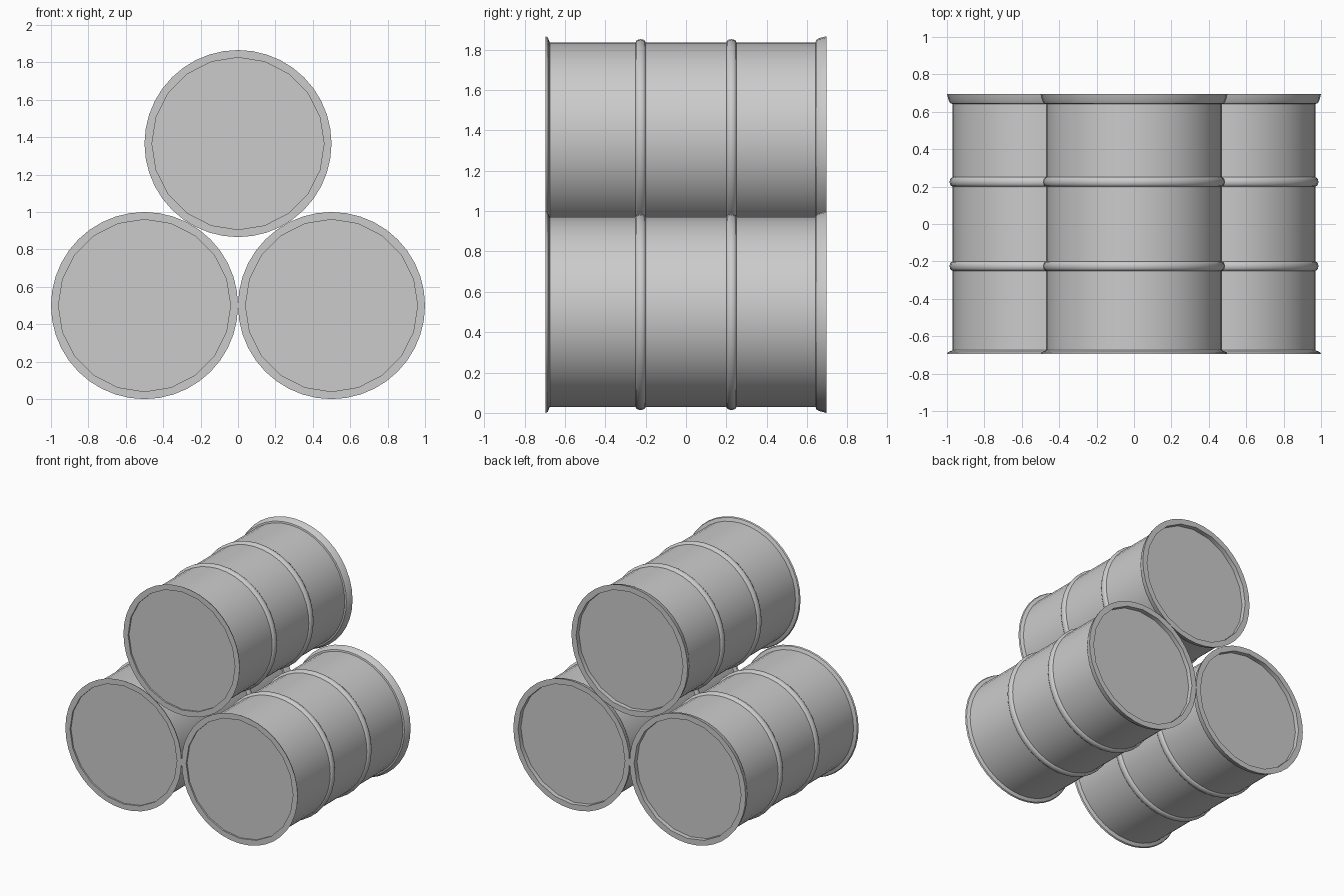
import bpy
import bmesh
from math import sin, cos, pi, radians

cube = bpy.data.objects.get("Cube")
if cube:
    bpy.data.objects.remove(cube, do_unlink=True)

SEGMENTS = 40
BODY, RIM, LID = 0.47, 0.5, 0.46
END = 0.695

steel = bpy.data.materials.new("grey steel")
steel.use_nodes = True
GREY = (0.6, 0.6, 0.6, 1)
steel.diffuse_color = GREY
steel.node_tree.nodes["Principled BSDF"].inputs["Base Color"].default_value = GREY


def rolling_hoop(y, half=0.025, height=0.016):
    """Rounded bulge in the profile, centred at y."""
    return [(y - half * cos(pi * i / 6), BODY + height * sin(pi * i / 6), False)
            for i in range(7)]


# Barrel profile from front lid to back lid: (y, radius, coarse lid edge)
profile = [(-END + 0.012, LID, True), (-END, LID, True), (-END, RIM, False),
           (-END + 0.01, RIM - 0.005, False), (-END + 0.02, BODY, False)]
profile += rolling_hoop(-0.225) + rolling_hoop(0.225)
profile += [(END - 0.053, BODY, False), (END - 0.05, BODY + 0.012, False),
            (END - 0.035, BODY + 0.021, False), (END, RIM, False),
            (END, LID, True), (END - 0.035, LID, True)]


def lathe_ring(bm, y, radius, coarse):
    ring = []
    for i in range(SEGMENTS):
        a = 2 * pi * i / SEGMENTS
        # the lid edge has half as many sides
        r = radius * cos(2 * pi / SEGMENTS) if coarse and i % 2 else radius
        ring.append(bm.verts.new((r * cos(a), y, r * sin(a))))
    return ring


# Shared barrel mesh
bm = bmesh.new()
rings = [lathe_ring(bm, *point) for point in profile]
for a, b in zip(rings, rings[1:]):
    for i in range(SEGMENTS):
        j = (i + 1) % SEGMENTS
        bm.faces.new((a[i], a[j], b[j], b[i]))
bm.faces.new(rings[0])
bm.faces.new(rings[-1])
bmesh.ops.recalc_face_normals(bm, faces=bm.faces)
mesh = bpy.data.meshes.new("barrel")
bm.to_mesh(mesh)
bm.free()
mesh.materials.append(steel)

# Stack of three barrels
for name, x, z in (("right_barrel", -0.5, 0.5), ("left_barrel", 0.5, 0.5),
                   ("top_barrel", 0, 0.5 + sin(radians(60)))):
    barrel = bpy.data.objects.new(name, mesh)
    barrel.location = (x, 0, z)
    bpy.context.collection.objects.link(barrel)

bpy.ops.object.select_all(action="DESELECT")
barrel.select_set(True)
bpy.context.view_layer.objects.active = barrel
bpy.ops.object.shade_smooth_by_angle(angle=radians(40))
